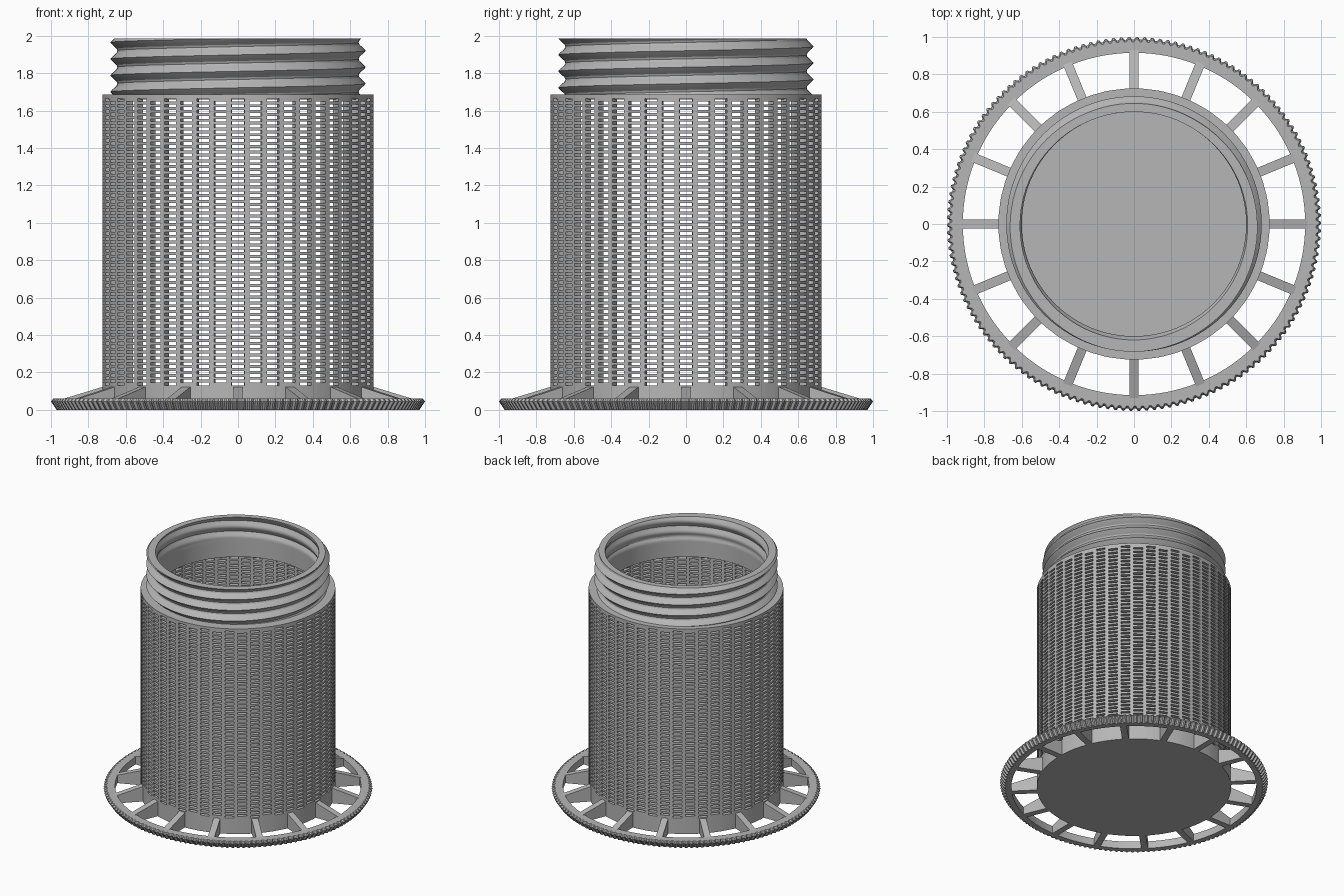
import bpy, bmesh
from math import sin, cos, pi, radians

cube = bpy.data.objects.get("Cube")
if cube:
    bpy.data.objects.remove(cube, do_unlink=True)

grey = bpy.data.materials.new("plain grey")
grey.use_nodes = True
colour = (0.47, 0.47, 0.47, 1)
grey.diffuse_color = colour
grey.node_tree.nodes["Principled BSDF"].inputs["Base Color"].default_value = colour

BODY_R, BODY_TOP, TOP = 0.725, 1.685, 1.985


def finish(name, bm, smooth=True, recalc=True, thickness=0):
    bmesh.ops.remove_doubles(bm, verts=bm.verts, dist=1e-5)
    if recalc:
        bmesh.ops.recalc_face_normals(bm, faces=bm.faces)
    mesh = bpy.data.meshes.new(name)
    bm.to_mesh(mesh)
    bm.free()
    mesh.materials.append(grey)
    ob = bpy.data.objects.new(name, mesh)
    bpy.context.collection.objects.link(ob)
    bpy.ops.object.select_all(action='DESELECT')
    ob.select_set(True)
    bpy.context.view_layer.objects.active = ob
    if thickness:
        mod = ob.modifiers.new("wall", 'SOLIDIFY')
        mod.thickness = thickness
        mod.offset = -1
        bpy.ops.object.modifier_apply(modifier=mod.name)
    if smooth:
        bpy.ops.object.shade_smooth_by_angle(angle=radians(25))
    return ob


def sheet(bm, columns, keep=lambda c, r: True):
    """Quads between neighbouring columns of points."""
    cols = [[bm.verts.new(p) for p in col] for col in columns]
    for c, (a, b) in enumerate(zip(cols, cols[1:])):
        for r in range(len(a) - 1):
            if keep(c, r):
                bm.faces.new((a[r], b[r], b[r + 1], a[r + 1]))


def polar(r, a, z):
    return (r * cos(a), r * sin(a), z)


def lathe(name, profile, angles, offset=lambda i, k: 0):
    """Closed ring; offset(i, k) shifts the radius of profile point k at angle i."""
    bm = bmesh.new()
    loop = list(enumerate(profile)) + [(0, profile[0])]
    sheet(bm, [[polar(r + offset(i, k), a, z) for k, (r, z) in loop]
               for i, a in enumerate(angles)])
    return finish(name, bm)


def circle(n):
    return [2 * pi * (i % n) / n for i in range(n + 1)]


# Perforated wall: staggered columns of slots separated by ribs
COLUMNS, ROWS, LOW, STEP = 48, 99, 0.13, 0.0155
pitch = 2 * pi / COLUMNS
angles = []
for c in range(COLUMNS):
    middle = -pi / 2 + c * pitch
    angles += [middle - 0.36 * pitch, middle + 0.36 * pitch]
angles.append(angles[0] + 2 * pi)
levels = [0] + [LOW + STEP * i for i in range(ROWS + 1)] + [BODY_TOP]


def solid(c, r):
    if c % 2 or r == 0 or r == len(levels) - 2:
        return True
    return (r + c // 2) % 2 == 0


bm = bmesh.new()
sheet(bm, [[polar(BODY_R, a, z) for z in levels] for a in angles], solid)
finish("perforated_wall", bm, recalc=False, thickness=0.04)

# Solid floor
bm = bmesh.new()
bmesh.ops.create_cone(bm, cap_ends=True, segments=96, radius1=BODY_R - 0.002,
                      radius2=BODY_R - 0.002, depth=0.04)
bmesh.ops.translate(bm, verts=bm.verts, vec=(0, 0, 0.02))
finish("floor", bm)

# Shoulder between wall and neck
lathe("shoulder", [(0.60, 1.66), (0.71, 1.66), (0.71, BODY_TOP), (0.60, BODY_TOP)],
      circle(96))

# Threaded neck
THREAD, STEPS, SEGS = 0.088, 8, 96
CREST = 1.92


def ridge(a, z):
    """1 on the thread crest, 0 in the groove."""
    phase = ((z - CREST) / THREAD - a / (2 * pi)) % 1
    return min(1, max(0, abs(phase - 0.5) * 2.5 - 0.2))


def outer(a, z):
    return 0.645 + 0.038 * ridge(a, z)


def inner(a, z):
    fade = min(1, max(0, (z - 1.8) / 0.04))
    return 0.60 + 0.02 * fade * ridge(a, z)


turns = [2 * pi * i / SEGS for i in range(SEGS + 1)]


def helix_columns(radius, bottom):
    cols = []
    for a in turns:
        col = []
        for k in range(-6 * STEPS, 3 * STEPS):
            z = CREST + THREAD * (k / STEPS + a / (2 * pi))
            z = min(TOP, max(bottom, z))
            col.append(polar(radius(a, z), a, z))
        cols.append(col)
    return cols


bm = bmesh.new()
sheet(bm, helix_columns(outer, BODY_TOP - 0.01))
sheet(bm, [col[::-1] for col in helix_columns(inner, BODY_TOP - 0.01)])
sheet(bm, [[polar(outer(a, TOP), a, TOP), polar(inner(a, TOP), a, TOP)] for a in turns])
bmesh.ops.dissolve_degenerate(bm, edges=bm.edges, dist=1e-5)
finish("threaded_neck", bm, recalc=False)

# Knurled base ring: every other pair of steps is a groove
lathe("knurled_ring",
      [(0.915, 0), (0.97, 0), (1.0, 0.045), (0.988, 0.06), (0.915, 0.06)],
      circle(600),
      lambda i, k: -0.014 if k in (1, 2, 3) and i % 4 > 1 else 0)

# Sloping spokes
SPOKES, HALF = 16, 0.025
for s in range(SPOKES):
    a = 2 * pi * s / SPOKES
    bm = bmesh.new()
    sides = []
    for w in (-HALF, HALF):
        sides.append([bm.verts.new((r * cos(a) - w * sin(a), r * sin(a) + w * cos(a), z))
                      for r, z in ((0.70, 0), (0.93, 0), (0.93, 0.06), (0.70, 0.13))])
    for side in sides:
        bm.faces.new(side)
    for k in range(4):
        n = (k + 1) % 4
        bm.faces.new((sides[0][k], sides[0][n], sides[1][n], sides[1][k]))
    finish(f"spoke_{s + 1}", bm, smooth=False)
